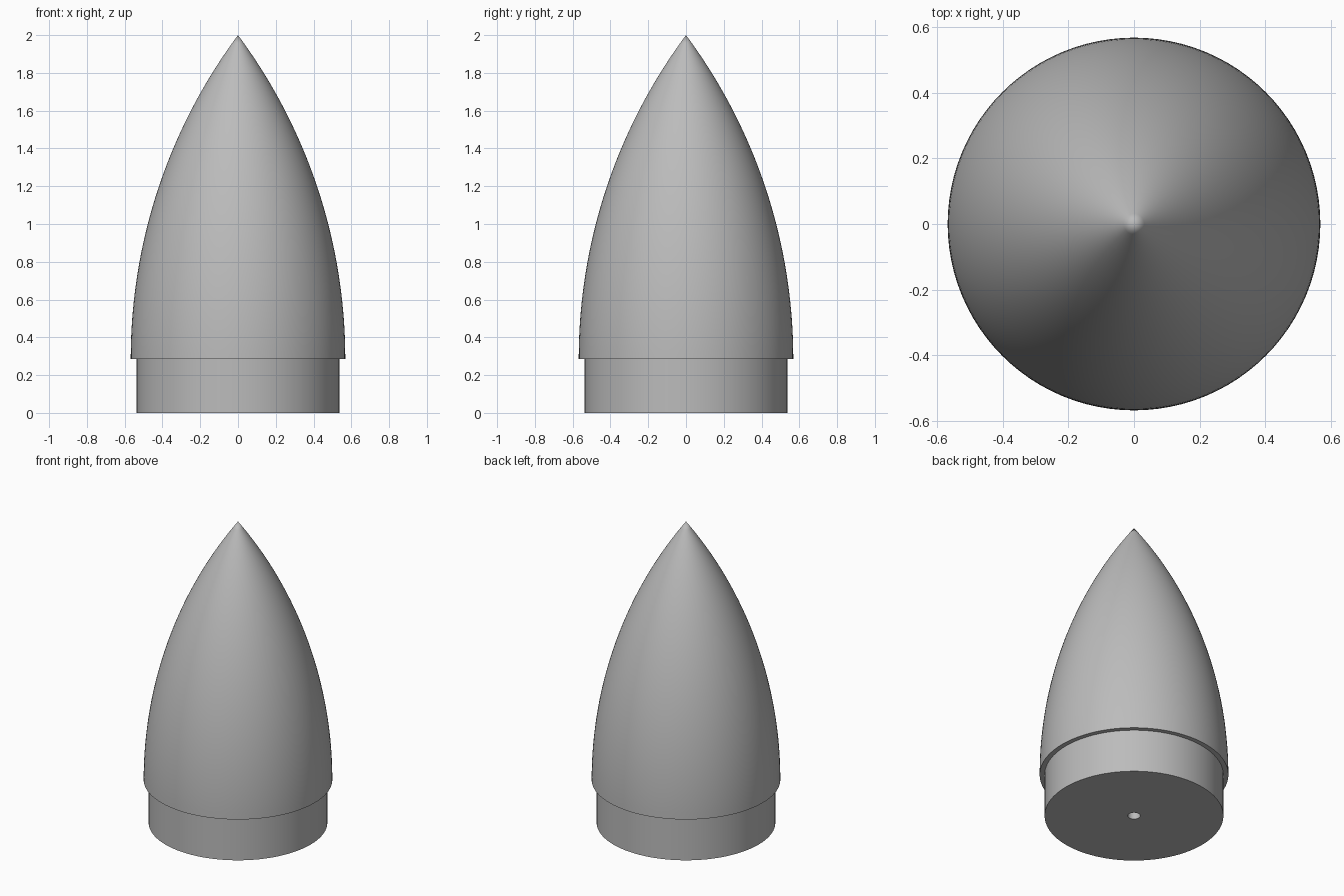
import bpy, bmesh, math

cube = bpy.data.objects.get("Cube")
if cube:
    bpy.data.objects.remove(cube, do_unlink=True)

SEGMENTS = 96
SHOULDER_TOP = 0.285
SHOULDER_RADIUS = 0.538
NOSE_RADIUS = 0.568
HOLE_RADIUS = 0.038
HOLE_DEPTH = 0.25

grey = bpy.data.materials.new("plain grey")
grey.use_nodes = True
colour = (0.5, 0.5, 0.5, 1)
grey.diffuse_color = colour
grey.node_tree.nodes["Principled BSDF"].inputs["Base Color"].default_value = colour


def lathe(name, profile):
    """Spin a closed (radius, height) profile around the z axis."""
    bm = bmesh.new()
    verts = [bm.verts.new((r, 0, z)) for r, z in profile]
    edges = [bm.edges.new(pair) for pair in zip(verts, verts[1:])]
    bmesh.ops.spin(bm, geom=verts + edges, cent=(0, 0, 0), axis=(0, 0, 1),
                   angle=math.tau, steps=SEGMENTS, use_duplicate=False)
    bmesh.ops.remove_doubles(bm, verts=bm.verts, dist=0.0001)
    bmesh.ops.recalc_face_normals(bm, faces=bm.faces)
    mesh = bpy.data.meshes.new(name)
    bm.to_mesh(mesh)
    bm.free()
    mesh.materials.append(grey)
    obj = bpy.data.objects.new(name, mesh)
    bpy.context.collection.objects.link(obj)
    bpy.ops.object.select_all(action="DESELECT")
    obj.select_set(True)
    bpy.context.view_layer.objects.active = obj
    bpy.ops.object.shade_smooth_by_angle(angle=math.radians(30))
    return obj


# Pointed nose: a circular arc that leaves the base rim vertically
length = 2 - SHOULDER_TOP
arc = (NOSE_RADIUS ** 2 + length ** 2) / (2 * NOSE_RADIUS)
steps = 40
nose = [(0, SHOULDER_TOP)]
for i in range(steps):
    h = length * i / steps
    nose.append((math.sqrt(arc ** 2 - h ** 2) - arc + NOSE_RADIUS, SHOULDER_TOP + h))
nose.append((0, 2))
lathe("nose_cone", nose)

# Narrower shoulder with a blind hole in the underside
lathe("shoulder", [(0, HOLE_DEPTH), (HOLE_RADIUS, HOLE_DEPTH), (HOLE_RADIUS, 0),
                   (SHOULDER_RADIUS, 0), (SHOULDER_RADIUS, SHOULDER_TOP)])
